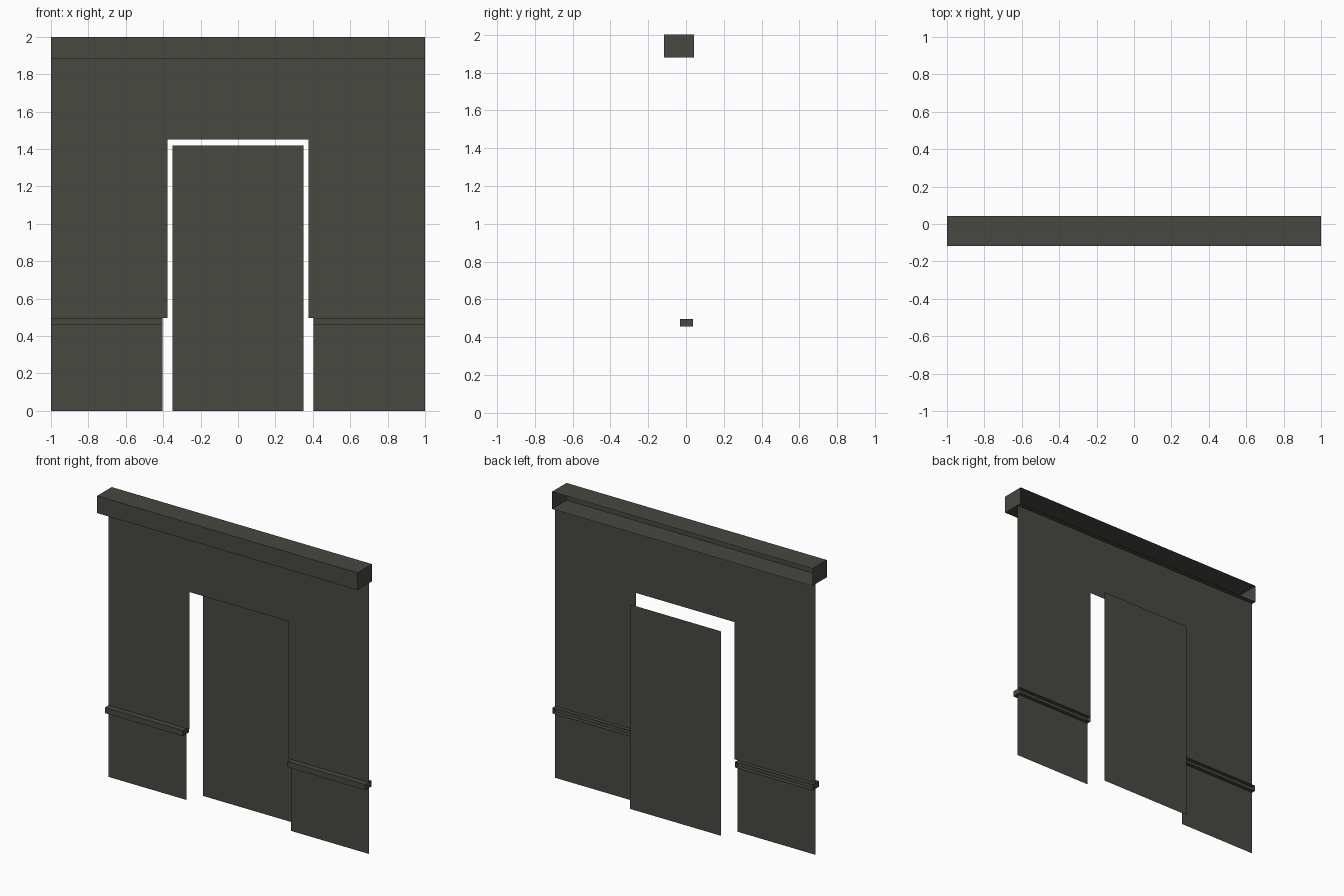
import bpy

if "Cube" in bpy.data.objects:
    bpy.data.objects.remove(bpy.data.objects["Cube"])

# One dark grey for everything
grey = bpy.data.materials.new("dark_warm_grey")
grey.diffuse_color = (0.065, 0.065, 0.054, 1)
grey.use_nodes = True
grey.node_tree.nodes["Principled BSDF"].inputs["Base Color"].default_value = grey.diffuse_color

WALL_Y, DOOR_Y = 0.008, 0.117
OPEN_X, LOW_X = 0.378, 0.403
OPEN_Z, TOP_Z, RAIL_Z = 1.45, 1.88, 0.497


def make(name, verts, faces):
    mesh = bpy.data.meshes.new(name)
    mesh.from_pydata(verts, [], faces)
    mesh.materials.append(grey)
    obj = bpy.data.objects.new(name, mesh)
    bpy.context.collection.objects.link(obj)
    return obj


def sheet(name, outline, y):
    """Flat single-sided panel facing the front."""
    return make(name, [(x, y, z) for x, z in outline], [range(len(outline))])


def open_box(name, x0, x1, y0, y1, z0, z1):
    """Box moulding with its back side left open."""
    v = [(x, y, z) for z in (z0, z1) for y in (y0, y1) for x in (x0, x1)]
    return make(name, v, [(0, 2, 3, 1), (4, 5, 7, 6), (0, 1, 5, 4),
                          (0, 4, 6, 2), (1, 3, 7, 5)])


# Upper wall arching over the doorway
sheet("upper_wall", [(-1, RAIL_Z), (-OPEN_X, RAIL_Z), (-OPEN_X, OPEN_Z),
                     (OPEN_X, OPEN_Z), (OPEN_X, RAIL_Z), (1, RAIL_Z),
                     (1, TOP_Z), (-1, TOP_Z)], WALL_Y)

# Lower wall panels and chair rails on both sides
for side, x0, x1 in (("left", -1, -LOW_X), ("right", LOW_X, 1)):
    sheet("lower_wall_" + side,
          [(x0, 0), (x1, 0), (x1, RAIL_Z), (x0, RAIL_Z)], WALL_Y)
    open_box("chair_rail_" + side, x0, x1, -0.032, 0.037, 0.458, RAIL_Z)

# Door panel set back behind the wall
sheet("door", [(-0.35, 0), (0.35, 0), (0.35, 1.42), (-0.35, 1.42)], DOOR_Y)

# Cornice along the top
open_box("cornice", -1, 1, -0.117, 0.042, TOP_Z, 2.0)
